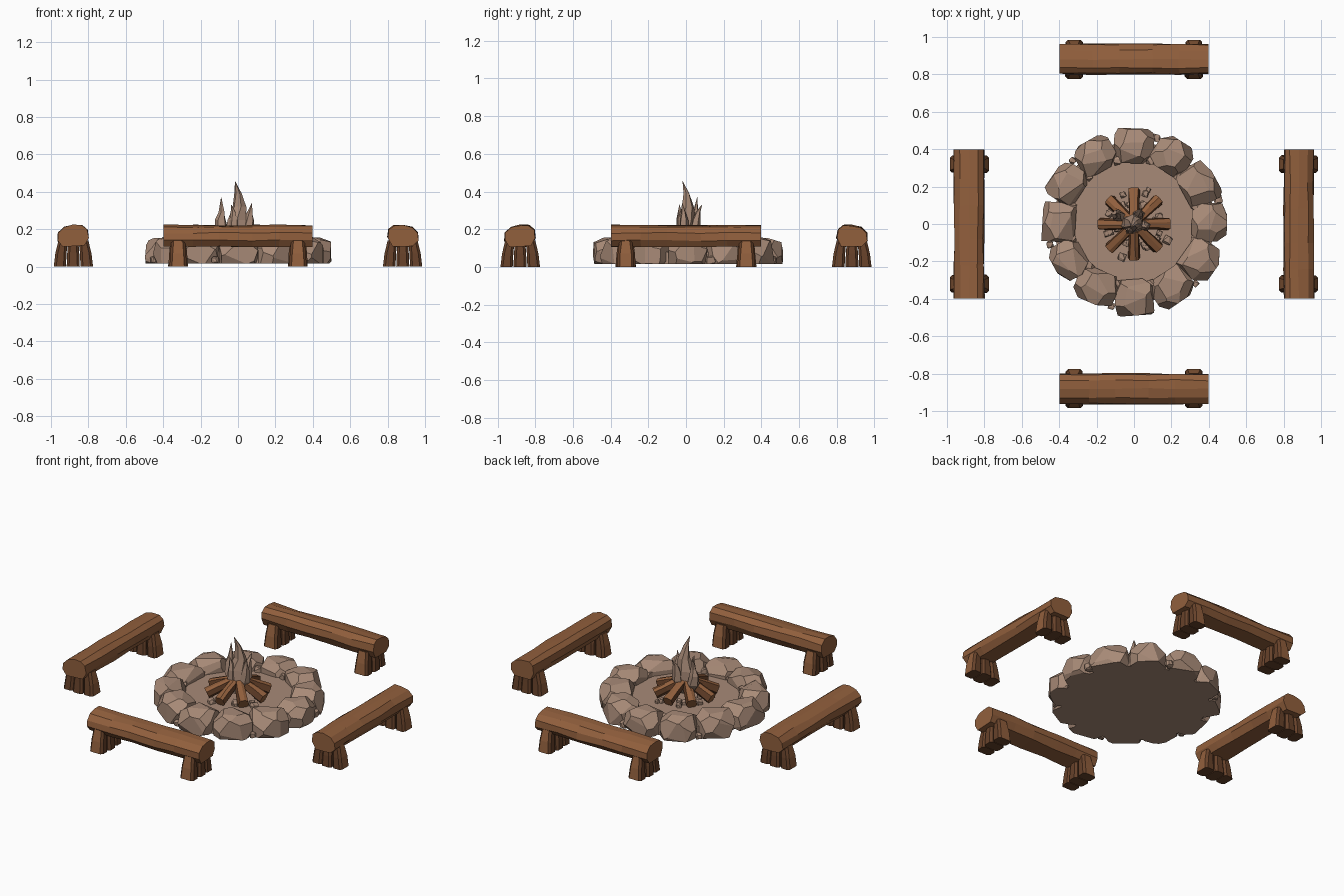
import bpy, bmesh, math, random
from mathutils import Vector, Matrix

if "Cube" in bpy.data.objects:
    bpy.data.objects.remove(bpy.data.objects["Cube"])

random.seed(7)


def mat(name, rgb):
    m = bpy.data.materials.new(name)
    m.diffuse_color = (*rgb, 1)
    m.use_nodes = True
    m.node_tree.nodes["Principled BSDF"].inputs["Base Color"].default_value = m.diffuse_color
    return m


STONE = mat("warm_stone", (0.39, 0.255, 0.185))
WOOD = mat("brown_wood", (0.285, 0.115, 0.046))
DARK = mat("dark_wood", (0.135, 0.054, 0.023))


def finish(bm, name, mats, matrix=Matrix(), rule=None):
    bmesh.ops.recalc_face_normals(bm, faces=bm.faces[:])
    bm.normal_update()
    if rule:
        for f in bm.faces:
            f.material_index = rule(f)
    me = bpy.data.meshes.new(name)
    bm.to_mesh(me)
    bm.free()
    for m in mats:
        me.materials.append(m)
    ob = bpy.data.objects.new(name, me)
    ob.matrix_world = matrix
    bpy.context.collection.objects.link(ob)
    return ob


def loft(bm, rings):
    """Skin closed rings of points and cap both ends."""
    vs = [[bm.verts.new(p) for p in r] for r in rings]
    n = len(vs[0])
    for a, b in zip(vs, vs[1:]):
        for i in range(n):
            j = (i + 1) % n
            bm.faces.new((a[i], a[j], b[j], b[i]))
    bm.faces.new(vs[0])
    bm.faces.new(vs[-1])


def jit(a):
    return random.uniform(-a, a)


def cut(bm, co, no):
    """Slice off everything beyond a plane and close the hole."""
    bmesh.ops.bisect_plane(bm, geom=bm.verts[:] + bm.edges[:] + bm.faces[:], dist=1e-5,
                           plane_co=co, plane_no=no, clear_outer=True)
    bmesh.ops.holes_fill(bm, edges=[e for e in bm.edges if e.is_boundary], sides=0)


def rock(name, half, loc, rot, cuts, floor=None):
    """Boulder: a box chipped by many planes, then stretched."""
    bm = bmesh.new()
    bmesh.ops.create_cube(bm, size=2)
    for k in range(cuts):
        z = 1 - 2 * (k + 0.5) / cuts
        a = k * 2.4 + jit(0.35)
        r = math.sqrt(1 - z * z)
        n = Vector((r * math.cos(a), r * math.sin(a), z + jit(0.15))).normalized()
        cut(bm, n * random.uniform(1.0, 1.1), n)
    bmesh.ops.transform(bm, verts=bm.verts[:], matrix=Matrix.Translation(loc)
                        @ Matrix.Rotation(rot, 4, 'Z') @ Matrix.Diagonal((*half, 1)))
    if floor is not None:
        cut(bm, (0, 0, floor), (0, 0, -1))
    return finish(bm, name, [STONE])


# Earth bed inside the ring
bm = bmesh.new()
loft(bm, [[(0.43 * math.cos(i * math.pi / 12), 0.01 + 0.43 * math.sin(i * math.pi / 12), z)
           for i in range(24)] for z in (0.015, 0.08)])
finish(bm, "fire_bed", [STONE])

# Ring of twelve boulders
for i in range(12):
    a = i * math.pi / 6
    r = 0.405 + jit(0.006)
    h = 0.088 + jit(0.005)
    rock(f"ring_stone_{i}", (0.093 + jit(0.005), 0.108 + jit(0.006), h),
         (r * math.cos(a), 0.01 + r * math.sin(a), 0.155 - h + jit(0.003)), a + jit(0.12), 18, 0.015)
    # pebbles wedged in the gaps
    b = a + math.pi / 12
    s = random.uniform(0.016, 0.024)
    rock(f"gap_pebble_{i}", (s, s, s), (0.34 * math.cos(b), 0.01 + 0.34 * math.sin(b), 0.088), b, 9)
    if i % 2 == 0:
        rock(f"outer_pebble_{i}", (s, s, s),
             (0.465 * math.cos(b), 0.01 + 0.465 * math.sin(b), 0.035), b, 9, 0.015)

# Small stones around the fire
for i in range(24):
    a = (i // 3) * math.pi / 4 + math.pi / 8 + jit(0.2)
    r = random.uniform(0.09, 0.2)
    s = random.uniform(0.012, 0.022)
    rock(f"fire_pebble_{i}", (s, s, s * 0.9), (r * math.cos(a), r * math.sin(a), 0.088), a, 9)

# Eight fire logs leaning inwards
for i in range(8):
    bm = bmesh.new()
    prof = [(-0.031, -0.012), (-0.018, -0.028), (0.018, -0.028), (0.031, -0.01),
            (0.026, 0.02), (0.008, 0.029), (-0.022, 0.025)]
    loft(bm, [[(x, y * s + jit(0.003), z * s + jit(0.002)) for y, z in prof]
              for x, s in ((-0.085, 0.85), (0.0, 0.95), (0.075, 1.05))])
    M = (Matrix.Rotation(i * math.pi / 4, 4, 'Z') @ Matrix.Translation((0.115, 0, 0.138))
         @ Matrix.Rotation(math.radians(24), 4, 'Y'))
    finish(bm, f"fire_log_{i}", [WOOD, DARK], M,
           lambda f: 1 if abs(f.normal.y) > 0.6 or f.normal.z < -0.5 else 0)


# Flame tongues: swaying tapered lofts (x, y, z, radius)
def tongue(name, path, sides=6):
    bm = bmesh.new()
    loft(bm, [[(x + r * math.cos(k * math.tau / sides + 0.25 * j),
                y + 0.85 * r * math.sin(k * math.tau / sides + 0.25 * j), z)
               for k in range(sides)] for j, (x, y, z, r) in enumerate(path)])
    finish(bm, name, [STONE])


tongue("flame_main", [(0, 0, 0.1, 0.04), (-0.01, 0, 0.18, 0.062), (-0.005, 0.005, 0.25, 0.057),
                      (0.008, 0.01, 0.32, 0.038), (0.0, 0.002, 0.39, 0.02), (-0.015, -0.018, 0.455, 0.001)])
for name, bx, by, tx, ty, h, r in (
        ("flame_left", -0.085, 0.045, -0.09, 0.06, 0.37, 0.038),
        ("flame_right", 0.055, -0.01, 0.075, -0.02, 0.34, 0.034),
        ("flame_back", 0.025, 0.05, 0.04, 0.085, 0.33, 0.034),
        ("flame_front", -0.02, -0.03, -0.035, -0.035, 0.33, 0.03)):
    tongue(name, [(bx * 0.5, by * 0.5, 0.11, r * 0.7), (bx, by, 0.19, r),
                  (bx * 1.1, by * 1.1, 0.25, r * 0.8),
                  (bx * 0.6 + tx * 0.4, by * 0.6 + ty * 0.4, 0.29, r * 0.45), (tx, ty, h, 0.001)], 5)

# Four benches; local x runs along the bench, local -y faces outwards
SEAT = [(-0.082, 0.14), (-0.08, 0.18), (-0.05, 0.21), (0.0, 0.221), (0.045, 0.221),
        (0.075, 0.198), (0.08, 0.155), (0.056, 0.11), (-0.056, 0.107)]
for side, deg in (("front", 0), ("right", 90), ("back", 180), ("left", 270)):
    M = Matrix.Rotation(math.radians(deg), 4, 'Z') @ Matrix.Translation((0, -0.88, 0))
    bm = bmesh.new()
    loft(bm, [[(x + (jit(0.003) if abs(x) < 0.39 else 0), y + jit(0.004), z + jit(0.004))
               for y, z in SEAT] for x in (-0.397, -0.24, -0.1, 0.08, 0.22, 0.397)])
    finish(bm, f"{side}_bench_seat", [WOOD], M)
    # each leg is three tapered split pieces
    for s, end in ((-1, "a"), (1, "b")):
        bm = bmesh.new()
        for y0, y1, w in ((-0.105, -0.04, 0.046), (-0.036, 0.034, 0.053), (0.038, 0.105, 0.047)):
            rings = []
            for z, t in ((0, 1), (0.07, 0.92), (0.14, 0.76)):
                c = 0.013
                hw = w * t + jit(0.002)
                a, b = y0 * t, y1 * t
                rings.append([(s * 0.32 + x, y, z) for x, y in (
                    (-hw + c, a), (hw - c, a), (hw, a + c), (hw, b - c),
                    (hw - c, b), (-hw + c, b), (-hw, b - c), (-hw, a + c))])
            loft(bm, rings)
        finish(bm, f"{side}_bench_leg_{end}", [WOOD, DARK], M,
               lambda f: 0 if abs(f.normal.y) > 0.8 and abs(f.calc_center_median().y) > 0.06 else 1)
